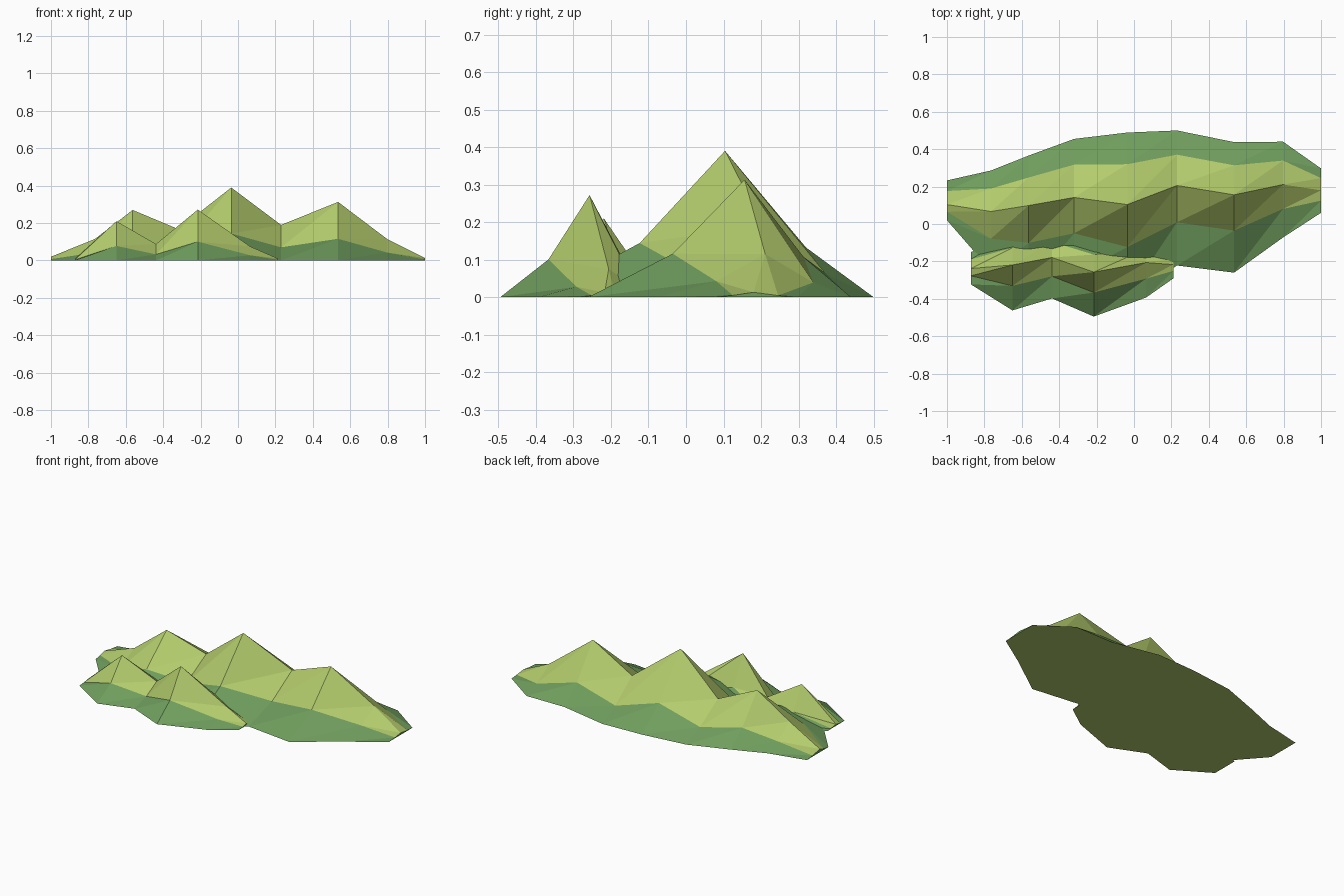
import bpy

if "Cube" in bpy.data.objects:
    bpy.data.objects.remove(bpy.data.objects["Cube"])


def material(name, rgb):
    m = bpy.data.materials.new(name)
    m.diffuse_color = (*rgb, 1)
    m.use_nodes = True
    m.node_tree.nodes["Principled BSDF"].inputs["Base Color"].default_value = m.diffuse_color
    return m


GRASS = material("sunlit_grass", (0.45, 0.60, 0.15))
FOOT = material("foothill_green", (0.16, 0.34, 0.11))


def ridge(name, stations):
    """Loft a five-point hill profile through (x, front y, crest y, back y, height)."""
    verts, faces, mats = [], [], []
    for x, front, crest, back, h in stations:
        verts += [
            (x, front, 0),
            (x, crest + (front - crest) * 0.46, h * 0.37),
            (x, crest, h),
            (x, crest + (back - crest) * 0.56, h * 0.34),
            (x, back, 0),
        ]
    # Faceted slopes: two triangles per cell, darker foot bands
    for i in range(len(stations) - 1):
        a, b = i * 5, i * 5 + 5
        for j in range(4):
            faces += [(a + j, b + j, b + j + 1), (a + j, b + j + 1, a + j + 1)]
            mats += [1 if j in (0, 3) else 0] * 2
        faces.append((a, a + 4, b + 4, b))   # underside
        mats.append(0)
    # End caps
    n = len(verts)
    faces += [(0, 1, 2, 3, 4), tuple(range(n - 1, n - 6, -1))]
    mats += [1, 1]

    mesh = bpy.data.meshes.new(name)
    mesh.from_pydata(verts, [], faces)
    mesh.materials.append(GRASS)
    mesh.materials.append(FOOT)
    mesh.polygons.foreach_set("material_index", mats)
    mesh.update()
    obj = bpy.data.objects.new(name, mesh)
    bpy.context.collection.objects.link(obj)
    return obj


# Large ridge at the back
ridge("main_ridge", [
    (-1.00, 0.02, 0.104, 0.233, 0.02),
    (-0.765, -0.25, 0.067, 0.286, 0.115),
    (-0.563, -0.335, 0.099, 0.366, 0.27),
    (-0.32, -0.275, 0.142, 0.455, 0.168),
    (-0.036, -0.39, 0.104, 0.489, 0.39),
    (0.23, -0.222, 0.206, 0.50, 0.19),
    (0.535, -0.26, 0.156, 0.438, 0.313),
    (0.797, -0.072, 0.211, 0.44, 0.115),
    (1.00, 0.06, 0.18, 0.297, 0.013),
])

# Small ridge in front
ridge("front_ridge", [
    (-0.872, -0.323, -0.238, -0.15, 0.01),
    (-0.65, -0.462, -0.219, -0.055, 0.21),
    (-0.438, -0.398, -0.179, -0.03, 0.088),
    (-0.215, -0.495, -0.257, -0.09, 0.272),
    (0.065, -0.393, -0.206, -0.076, 0.075),
    (0.21, -0.291, -0.217, -0.165, 0.012),
])
